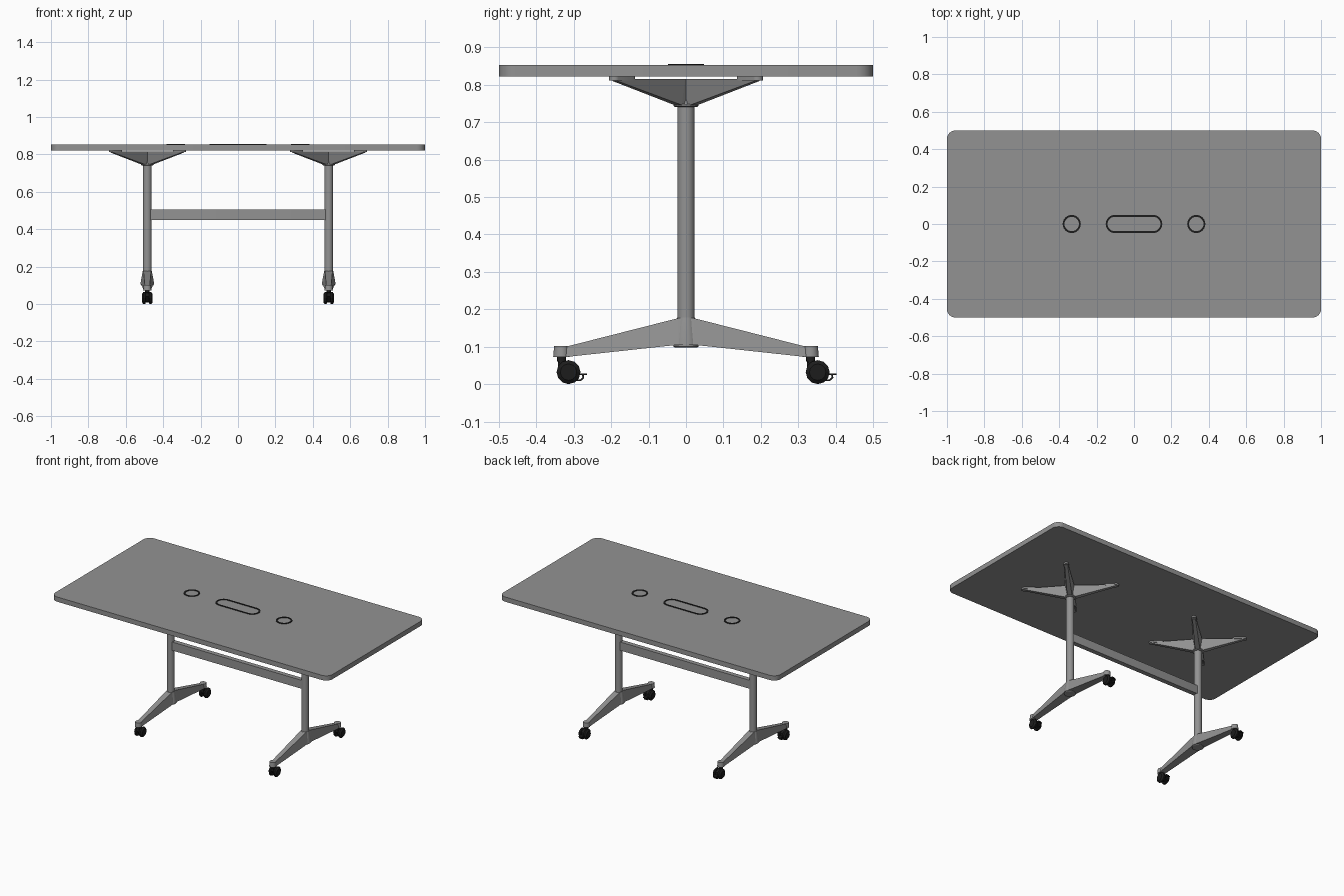
import bpy, bmesh
from math import sin, cos, pi, radians
from mathutils import Matrix, Vector

if "Cube" in bpy.data.objects:
    bpy.data.objects.remove(bpy.data.objects["Cube"])


def material(name, v):
    m = bpy.data.materials.new(name)
    m.diffuse_color = (v, v, v, 1)
    m.use_nodes = True
    m.node_tree.nodes["Principled BSDF"].inputs["Base Color"].default_value = m.diffuse_color
    return m


black = material("black_plastic", 0.012)
grey = material("grey_finish", 0.29)


def outline(hx, hy, r, n=6):
    """Rounded rectangle outline; a circle when hx == hy == r."""
    pts = []
    for q, (sx, sy) in enumerate([(1, 1), (-1, 1), (-1, -1), (1, -1)]):
        for i in range(n + 1):
            a = q * pi / 2 + i * pi / 2 / n
            pts.append((sx * (hx - r) + r * cos(a), sy * (hy - r) + r * sin(a)))
    return pts


def loft(name, sections, mat=grey, matrix=Matrix(), ring=False, smooth=True):
    """Skin a list of closed cross-sections, capped or joined into a ring."""
    bm = bmesh.new()
    rows = [[bm.verts.new(matrix @ Vector(p)) for p in s] for s in sections]
    pairs = list(zip(rows, rows[1:])) + ([(rows[-1], rows[0])] if ring else [])
    for a, b in pairs:
        for i in range(len(a)):
            j = (i + 1) % len(a)
            bm.faces.new((a[i], a[j], b[j], b[i]))
    if not ring:
        bm.faces.new(rows[0][::-1])
        bm.faces.new(rows[-1])
    bmesh.ops.remove_doubles(bm, verts=bm.verts, dist=1e-5)
    bmesh.ops.recalc_face_normals(bm, faces=bm.faces)
    me = bpy.data.meshes.new(name)
    bm.to_mesh(me)
    bm.free()
    ob = bpy.data.objects.new(name, me)
    bpy.context.collection.objects.link(ob)
    me.materials.append(mat)
    if smooth:
        bpy.ops.object.select_all(action='DESELECT')
        ob.select_set(True)
        bpy.context.view_layer.objects.active = ob
        bpy.ops.object.shade_smooth_by_angle(angle=radians(30))
    return ob


def stack(name, layers, **kw):
    """Loft of (half x, half y, corner radius, z) layers."""
    return loft(name, [[(x, y, z) for x, y in outline(hx, hy, r)]
                       for hx, hy, r, z in layers], **kw)


def turned(name, prof, n=24, **kw):
    """Loft of (radius, z) circles."""
    return loft(name, [[(r * cos(2 * pi * i / n), r * sin(2 * pi * i / n), z)
                        for i in range(n)] for r, z in prof], **kw)


def at(x, y, z=0):
    return Matrix.Translation((x, y, z))


def beam_section(y, wt, wb, zt, zb):
    """Trapezoid section: half widths and heights of top and bottom."""
    return [(-wt, y, zt), (wt, y, zt), (wb, y, zb), (-wb, y, zb)]


# table top
stack("table_top", [(1, .5, .045, .822), (1, .5, .045, .853)])

# cable port trims
for name, x, h in (("left_port", -.333, 0), ("cable_slot", 0, .103), ("right_port", .333, 0)):
    o, i = .0485, .0385
    stack(name + "_trim", [(h + o, o, o, .852), (h + o, o, o, .856),
                           (h + i, i, i, .856), (h + i, i, i, .852)],
          mat=black, matrix=at(x, 0), ring=True)

# cross beam between the columns
stack("cross_beam", [(.475, .015, .004, .45), (.475, .015, .004, .505)])


def caster(side, x, cap_y):
    yc = cap_y + .019
    turned(side + "_caster_stem", [(.009, .04), (.009, .06), (.012, .061), (.012, .075)],
           n=12, mat=black, matrix=at(x, cap_y))
    loft(side + "_caster_body", [beam_section(-.028, .009, .009, .058, .04),
                                 beam_section(0, .009, .009, .06, .01),
                                 beam_section(.022, .009, .009, .045, .012)],
         mat=black, smooth=False, matrix=at(x, yc))
    for s in (-1, 1):
        turned(side + "_caster_wheel",
               [(.029, .009), (.032, .013), (.032, .021), (.022, .029)], n=12,
               mat=black, smooth=False,
               matrix=at(x, yc, .032) @ Matrix.Rotation(s * pi / 2, 4, 'Y'))
    # brake lever hook and pedal
    path = [(.018, .008), (.034, .009), (.042, .016), (.041, .026)]
    inner = [(.018, .012), (.032, .013), (.037, .018), (.036, .026)]
    loft(side + "_brake_hook",
         [[(-.01, a, b), (.01, a, b), (.01, c, d), (-.01, c, d)]
          for (a, b), (c, d) in zip(path, inner)],
         mat=black, smooth=False, matrix=at(x, yc))
    stack(side + "_brake_pedal", [(.012, .014, .004, .025), (.012, .014, .004, .0285)],
          mat=black, matrix=at(x, yc + .036))


for side, x in (("left", -.485), ("right", .485)):
    # column with collars
    turned(side + "_column", [(.0232, .12), (.0232, .75)], matrix=at(x, 0))
    turned(side + "_top_collar", [(.03, .741), (.033, .743), (.033, .749)], matrix=at(x, 0))
    turned(side + "_bracket_hub", [(.026, .745), (.019, .814)], matrix=at(x, 0))

    # four diagonal bracket arms with mounting pads
    for k in range(4):
        m = at(x, 0) @ Matrix.Rotation(pi / 4 + k * pi / 2, 4, 'Z')
        loft(side + "_bracket_arm",
             [beam_section(0, .026, .014, .815, .745),
              beam_section(.03, .026, .014, .815, .746),
              beam_section(.268, .012, .009, .815, .81)], matrix=m, smooth=False)
        stack(side + "_bracket_pad", [(.015, .043, .015, .812), (.015, .043, .015, .822)],
              matrix=m @ at(0, .242))

    # foot hub
    turned(side + "_foot_hub", [(.037, .105), (.037, .108), (.024, .178)], matrix=at(x, 0))
    turned(side + "_foot_hub_cap", [(.03, .098), (.033, .1), (.033, .106)], matrix=at(x, 0))

    # feet, end cups and casters
    for end, s in (("front", -1), ("back", 1)):
        name = side + "_" + end
        m = at(x, 0) @ Matrix.Rotation(0 if s > 0 else pi, 4, 'Z')
        loft(name + "_foot", [beam_section(0, .02, .032, .178, .105),
                              beam_section(.022, .02, .032, .176, .105),
                              beam_section(.325, .013, .018, .099, .072)],
             matrix=m, smooth=False)
        turned(name + "_foot_cup", [(.022, .072), (.0195, .102)], matrix=at(x, s * .333))
        caster(name, x, s * .333)
